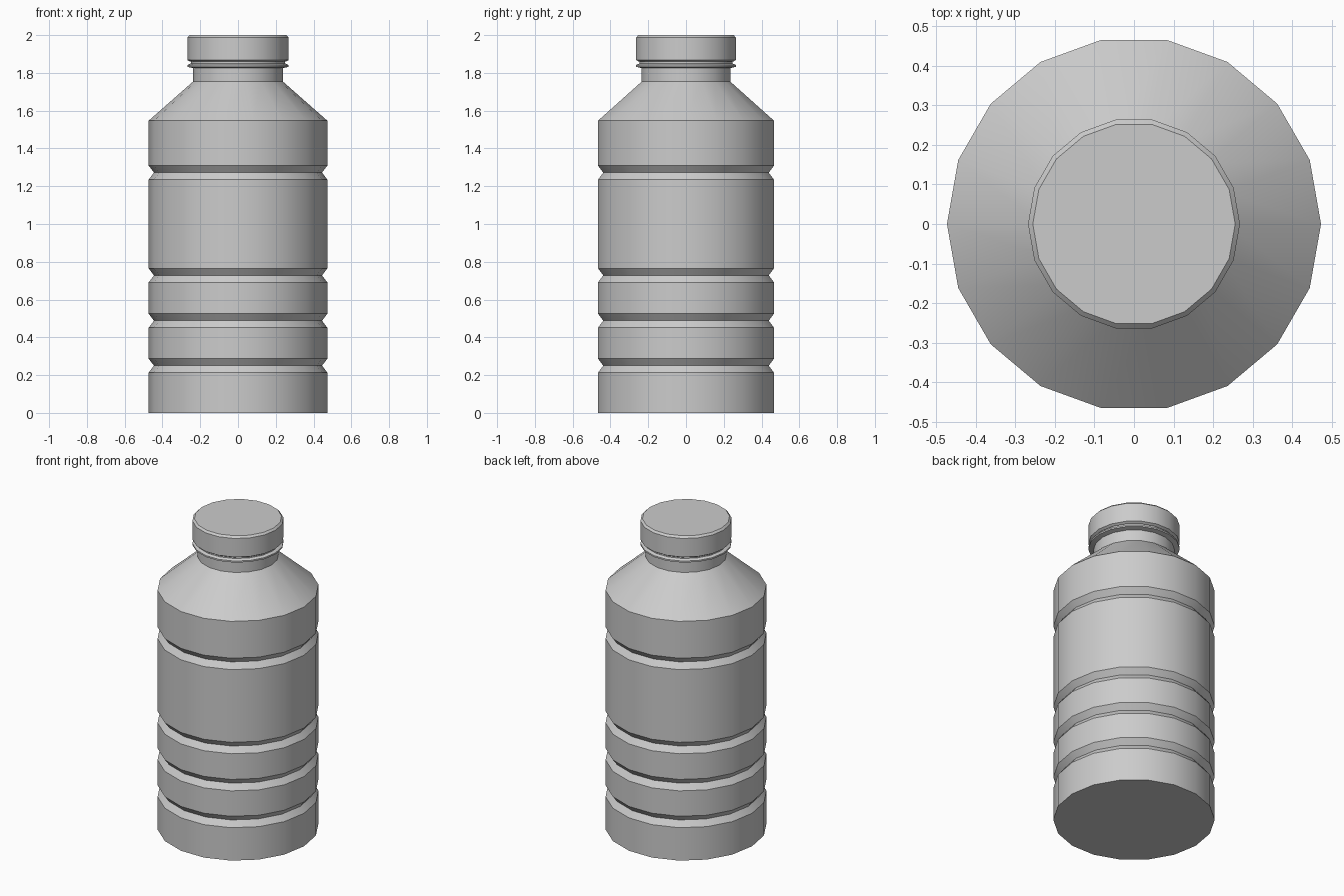
import bpy, bmesh
from math import cos, sin, pi, radians

if "Cube" in bpy.data.objects:
    bpy.data.objects.remove(bpy.data.objects["Cube"])

SIDES = 18


def lathe(name, profile):
    """Revolve (radius, z) points into a closed 18-sided solid."""
    bm = bmesh.new()
    rings = [[bm.verts.new((r * cos(2 * pi * i / SIDES), r * sin(2 * pi * i / SIDES), z))
              for i in range(SIDES)] for r, z in profile]
    for low, high in zip(rings, rings[1:]):
        for i in range(SIDES):
            j = (i + 1) % SIDES
            bm.faces.new((low[i], low[j], high[j], high[i]))
    bm.faces.new(rings[0][::-1])
    bm.faces.new(rings[-1])
    mesh = bpy.data.meshes.new(name)
    bm.to_mesh(mesh)
    bm.free()
    obj = bpy.data.objects.new(name, mesh)
    bpy.context.collection.objects.link(obj)
    bpy.ops.object.select_all(action='DESELECT')
    obj.select_set(True)
    bpy.context.view_layer.objects.active = obj
    bpy.ops.object.shade_smooth_by_angle(angle=radians(30))
    return obj


# Bottle body with four V-shaped grooves, sloped shoulder, neck and collar
R, GROOVE_R, HALF = 0.473, 0.445, 0.037
body = [(R, 0)]
for z in (0.25, 0.488, 0.728, 1.272):
    body += [(R, z - HALF), (GROOVE_R, z), (R, z + HALF)]
body += [(R, 1.547), (0.238, 1.754), (0.238, 1.825),
         (0.268, 1.832), (0.268, 1.842), (0.25, 1.85), (0.25, 1.88)]
lathe("bottle_body", body)

# Screw cap with a bevelled top rim
lathe("cap", [(0.255, 1.86), (0.268, 1.868), (0.268, 1.988), (0.256, 2.0)])
